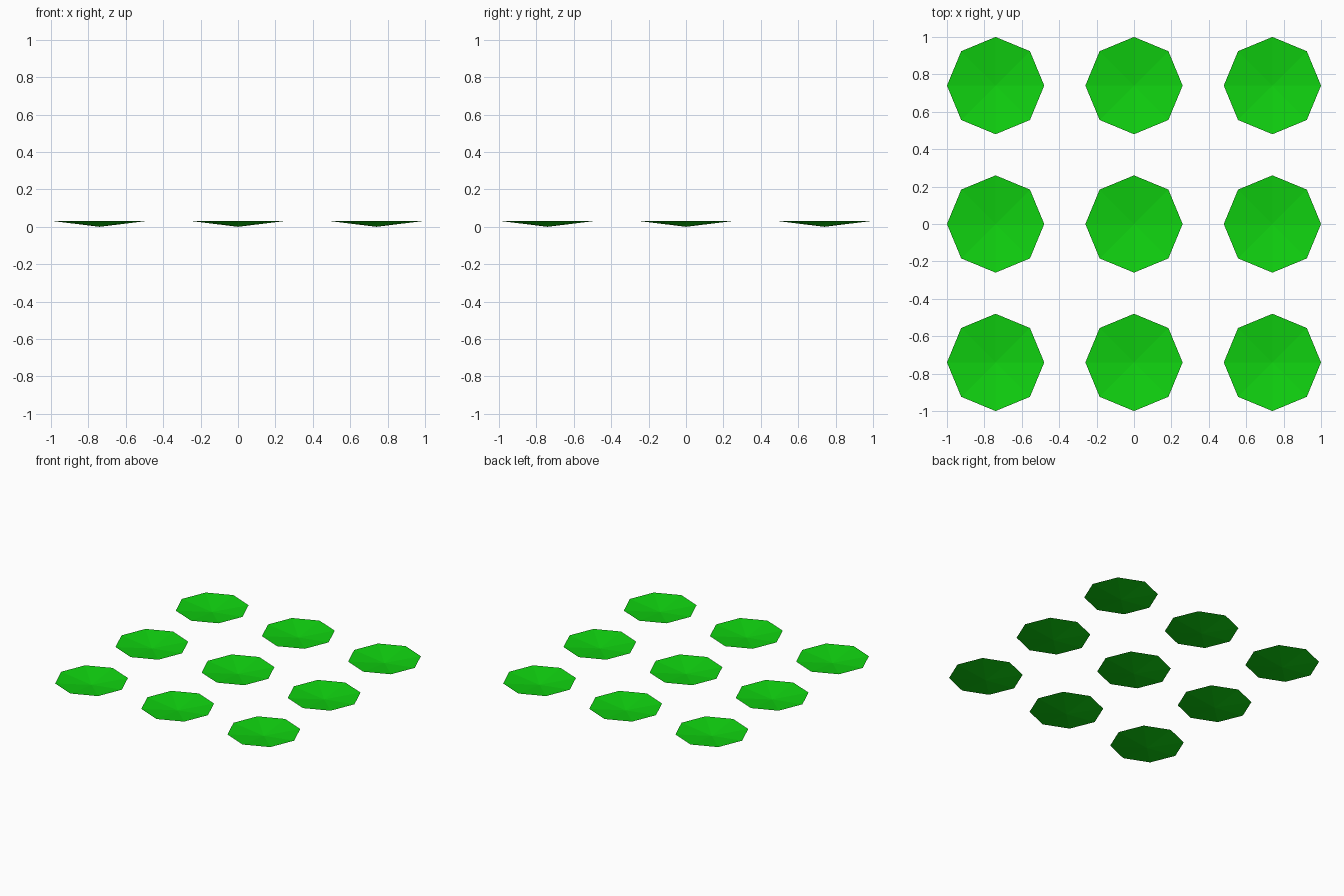
import bpy
import bmesh
from math import cos, sin, pi

cube = bpy.data.objects.get("Cube")
if cube:
    bpy.data.objects.remove(cube, do_unlink=True)

RADIUS, DEPTH, SPACING, SIDES = 0.26, 0.032, 0.74, 8

green = bpy.data.materials.new("leaf_green")
green.use_nodes = True
colour = (0.005, 0.65, 0.005, 1)
green.diffuse_color = colour
green.node_tree.nodes["Principled BSDF"].inputs["Base Color"].default_value = colour


# Shallow open dish: a fan of flat triangles from a low centre to a raised rim
def dish_mesh():
    bm = bmesh.new()
    centre = bm.verts.new((0, 0, 0))
    rim = [bm.verts.new((RADIUS * cos(2 * pi * i / SIDES),
                         RADIUS * sin(2 * pi * i / SIDES), DEPTH))
           for i in range(SIDES)]
    for i in range(SIDES):
        bm.faces.new((centre, rim[i], rim[(i + 1) % SIDES]))
    mesh = bpy.data.meshes.new("lily_pad")
    bm.to_mesh(mesh)
    bm.free()
    mesh.materials.append(green)
    return mesh


# Three by three grid of pads sharing one mesh
pad = dish_mesh()
for row, y in (("front", -SPACING), ("middle", 0), ("back", SPACING)):
    for column, x in (("right", -SPACING), ("centre", 0), ("left", SPACING)):
        obj = bpy.data.objects.new(f"lily_pad_{row}_{column}", pad)
        obj.location = (x, y, 0)
        bpy.context.collection.objects.link(obj)
